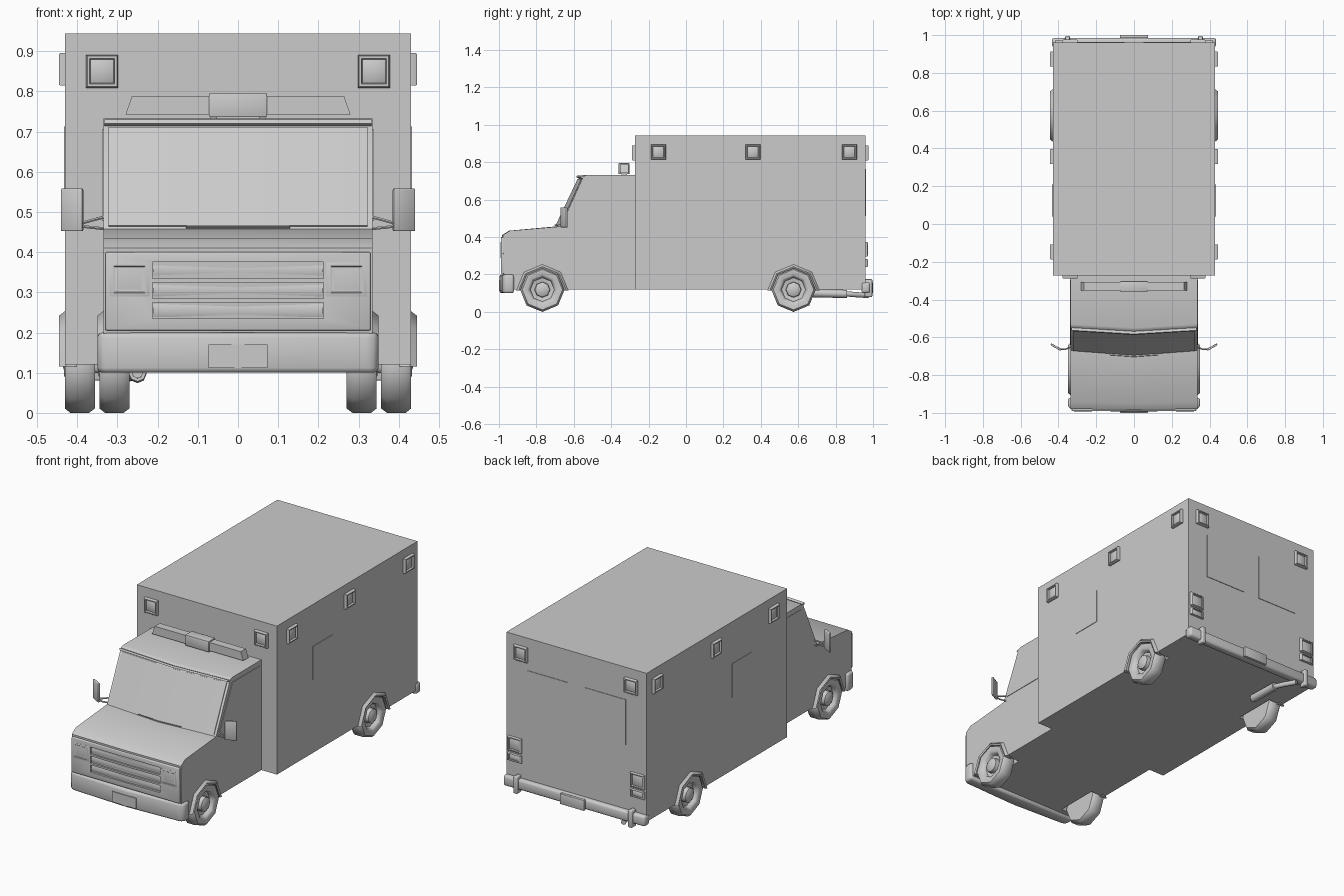
import bpy, bmesh, math
from mathutils import Vector

if "Cube" in bpy.data.objects:
    bpy.data.objects.remove(bpy.data.objects["Cube"], do_unlink=True)

grey = bpy.data.materials.new("plain_grey")
grey.use_nodes = True
grey.diffuse_color = (0.6, 0.6, 0.6, 1)
grey.node_tree.nodes["Principled BSDF"].inputs["Base Color"].default_value = (0.6, 0.6, 0.6, 1)
parts = []


def finish(name, verts, faces, bevel=0):
    bm = bmesh.new()
    vs = [bm.verts.new(v) for v in verts]
    for f in faces:
        bm.faces.new([vs[i] for i in f])
    bmesh.ops.recalc_face_normals(bm, faces=bm.faces)
    if bevel:
        bmesh.ops.bevel(bm, geom=list(bm.edges), offset=bevel, segments=2,
                        profile=0.5, affect='EDGES')
    me = bpy.data.meshes.new(name)
    bm.to_mesh(me)
    bm.free()
    me.materials.append(grey)
    ob = bpy.data.objects.new(name, me)
    bpy.context.collection.objects.link(ob)
    parts.append(ob)
    return ob


def loft(name, rings, bevel=0, caps=True):
    """Join equal rings of points into a skin, closed at both ends."""
    n = len(rings[0])
    verts = [p for r in rings for p in r]
    faces = [(k * n + i, k * n + (i + 1) % n, (k + 1) * n + (i + 1) % n, (k + 1) * n + i)
             for k in range(len(rings) - 1) for i in range(n)]
    if caps:
        faces += [range(n), range(len(verts) - n, len(verts))]
    return finish(name, verts, faces, bevel)


def prism(name, pts, axis, a, b, bevel=0):
    place = {'x': lambda u, v, t: (t, u, v), 'y': lambda u, v, t: (u, t, v),
             'z': lambda u, v, t: (u, v, t)}[axis]
    return loft(name, [[place(u, v, t) for u, v in pts] for t in (a, b)], bevel)


def box(name, lo, hi, bevel=0):
    return prism(name, [(lo[0], lo[1]), (hi[0], lo[1]), (hi[0], hi[1]), (lo[0], hi[1])],
                 'z', lo[2], hi[2], bevel)


def polar(r, y, z, angles):
    return [(y + r * math.cos(a), z + r * math.sin(a)) for a in angles]


def cut(ob, cutter):
    cutter.hide_render = True
    m = ob.modifiers.new("cut", 'BOOLEAN')
    m.operation, m.solver, m.object = 'DIFFERENCE', 'EXACT', cutter
    bpy.context.view_layer.objects.active = ob
    bpy.ops.object.modifier_apply(modifier=m.name)
    parts.remove(cutter)
    bpy.data.objects.remove(cutter, do_unlink=True)


def lamp(name, centre, normal, w, h, d=0.016):
    """Framed lamp with a sunken surround and a raised lens."""
    q = Vector(normal).to_track_quat('Z', 'Y')
    steps = [(1, -.005), (1, d * .7), (.92, d), (.78, d), (.72, d * .4), (.5, d * .75)]
    loft(name, [[Vector(centre) + q @ Vector((sx * w * s / 2, sy * h * s / 2, t))
                 for sx, sy in ((-1, -1), (1, -1), (1, 1), (-1, 1))] for s, t in steps])


def tube(name, path, r, sides=8):
    rings = []
    for i, p in enumerate(path):
        d = Vector(path[min(i + 1, len(path) - 1)]) - Vector(path[max(i - 1, 0)])
        q = d.to_track_quat('Z', 'Y')
        rings.append([Vector(p) + q @ Vector((r * math.cos(a), r * math.sin(a), 0))
                      for a in [math.tau * k / sides for k in range(sides)]])
    return loft(name, rings)


# Rear body and cab, the cab bowed slightly forward along its centre line
rear_body = box("rear_body", (-.43, -.273, .12), (.43, .96, .944))
cab_profile = [(-.273, .12, 0), (-.96, .12, .005), (-.975, .21, .005), (-.979, .41, .005),
               (-.942, .434, .005), (-.67, .457, .025), (-.548, .725, .02),
               (-.53, .732, .02), (-.273, .732, 0)]
cab = loft("cab", [[(x, y - bow * (x == 0), z) for y, z, bow in cab_profile]
                   for x in (-.335, 0, .335)])

# Wheel wells, wheels and flared arches
eight = [math.tau * k / 8 for k in range(8)]
half = [math.pi * k / 4 for k in range(5)]
tyre = [(.085, -.075), (.108, -.075), (.119, -.06), (.119, -.014), (.108, 0), (.08, 0),
        (.07, -.008), (.064, -.026), (.042, -.03), (.04, -.006), (.026, .002)]
for label, body, y, side in (("front", cab, -.768, .335), ("rear", rear_body, .575, .43)):
    out = side + (.01 if label == "front" else .001)
    for s, hand in ((1, "left"), (-1, "right")):
        cut(body, prism("well_cutter", polar(.122, y, .119, eight), 'x',
                        s * (side - .085), s * (side + .05)))
        loft(f"{label}_{hand}_wheel",
             [[(s * (out + t), *p) for p in polar(r, y, .119, eight)] for r, t in tyre])
        rings = [(.118, -.03), (.118, .01), (.127, .015), (.14, -.002), (.13, -.03)]
        arch = [[(s * (side + t), *p) for r, t in rings
                 for p in [polar(r, y, .115, [a])[0]]] for a in half]
        loft(f"{label}_{hand}_arch", arch)

# Grille: three slots in a framed panel, with square headlamps
panel = box("grille_panel", (-.33, -.99, .205), (.33, -.965, .40), .004)
for z in (.255, .305, .355):
    cut(panel, box("slot_cutter", (-.213, -1.1, z - .02), (.213, -.978, z + .02)))
    prism("grille_slat", [(-.977, z - .019), (-.985, z), (-.977, z + .019)], 'x', -.212, .212)
for s in (-1, 1):
    lamp("headlamp", (s * .27, -.987, .332), (0, -1, 0), .1, .085, .005)

# Front bumper and plate
prism("front_bumper", [(-.35, -.92), (-.35, -.968), (-.33, -.982), (0, -.997),
                       (.33, -.982), (.35, -.968), (.35, -.92)], 'z', .1, .2, .012)
box("front_plate", (-.074, -1, .112), (.074, -.993, .17))

# Windscreen with its surround, visor and wiper
def screen(name, half_w, low, high, lift):
    rings = []
    for x in (-half_w, 0, half_w):
        ring = []
        for z, t in ((low, 0), (high, 0), (high, lift), (low, lift)):
            k = (z - .457) / .268
            ring.append((x, -.67 + .122 * k - (.025 - .005 * k) * (1 - abs(x) / .335) - t,
                         z + t * .45))
        rings.append(ring)
    return loft(name, rings)


screen("windscreen", .322, .464, .71, .004)
screen("visor", .332, .714, .724, .014)
screen("wiper", .13, .459, .463, .01)

for s, hand in ((1, "left"), (-1, "right")):
    # Cab side glass
    prism(f"{hand}_door_glass", [(-.64, .478), (-.53, .705), (-.295, .705), (-.295, .478)],
          'x', s * .33, s * .338)
    # Door mirror on two thin arms
    prism(f"{hand}_mirror", [(s * .388, -.672), (s * .442, -.642), (s * .438, -.632),
                             (s * .384, -.661)], 'z', .452, .558, .003)
    for z0, z1 in ((.458, .465), (.488, .47)):
        tube(f"{hand}_mirror_arm", [(s * .33, -.65, z0), (s * .365, -.664, (z0 + z1) / 2),
                                    (s * .395, -.662, z1)], .004, 6)
    # Side window and warning lamps
    prism(f"{hand}_side_window", [(.04, .525), (.21, .525), (.21, .712), (.04, .712)],
          'x', s * .425, s * .433)
    for y in (-.148, .357, .873):
        lamp(f"{hand}_warning_lamp", (s * .43, y, .855), (s, 0, 0), .08, .082)
    lamp(f"{hand}_front_warning_lamp", (s * .338, -.273, .85), (0, -1, 0), .08, .082)
    lamp(f"{hand}_back_warning_lamp", (s * .338, .96, .85), (0, 1, 0), .08, .082)
    # Rear door glass and tail lamps
    box(f"{hand}_rear_glass", (s * .177 - .126, .955, .513), (s * .177 + .126, .963, .765))
    lamp(f"{hand}_tail_lamp", (s * .377, .96, .335), (0, 1, 0), .085, .08, .012)
    lamp(f"{hand}_reverse_lamp", (s * .377, .96, .262), (0, 1, 0), .085, .042, .012)
    box(f"{hand}_bumper_guard", (s * .352 - .012, .955, .08), (s * .352 + .012, .996, .175), .005)

# Rear bumper and plate
box("rear_bumper", (-.435, .938, .1), (.435, .985, .158), .012)
box("rear_plate", (-.074, .984, .1), (.074, 1, .158), .002)

# Roof light bar
prism("light_bar", [(-.28, .742), (.28, .742), (.264, .788), (-.264, .788)], 'y', -.353, -.308)
box("light_bar_centre", (-.072, -.36, .736), (.072, -.303, .795), .002)
for x in (-.06, .06):
    box("light_bar_foot", (x - .008, -.345, .725), (x + .008, -.315, .74))

# Exhaust
tube("exhaust_pipe", [(-.25, .67, .1), (-.25, .85, .097), (-.27, .91, .092), (-.3, .975, .088)], .014)
tube("silencer", [(-.25, .68, .1), (-.25, .86, .096)], .022)

# Smooth rounded areas, keep hard edges
bpy.ops.object.select_all(action='DESELECT')
for ob in parts:
    ob.select_set(True)
bpy.context.view_layer.objects.active = parts[0]
bpy.ops.object.shade_smooth_by_angle(angle=math.radians(48))
